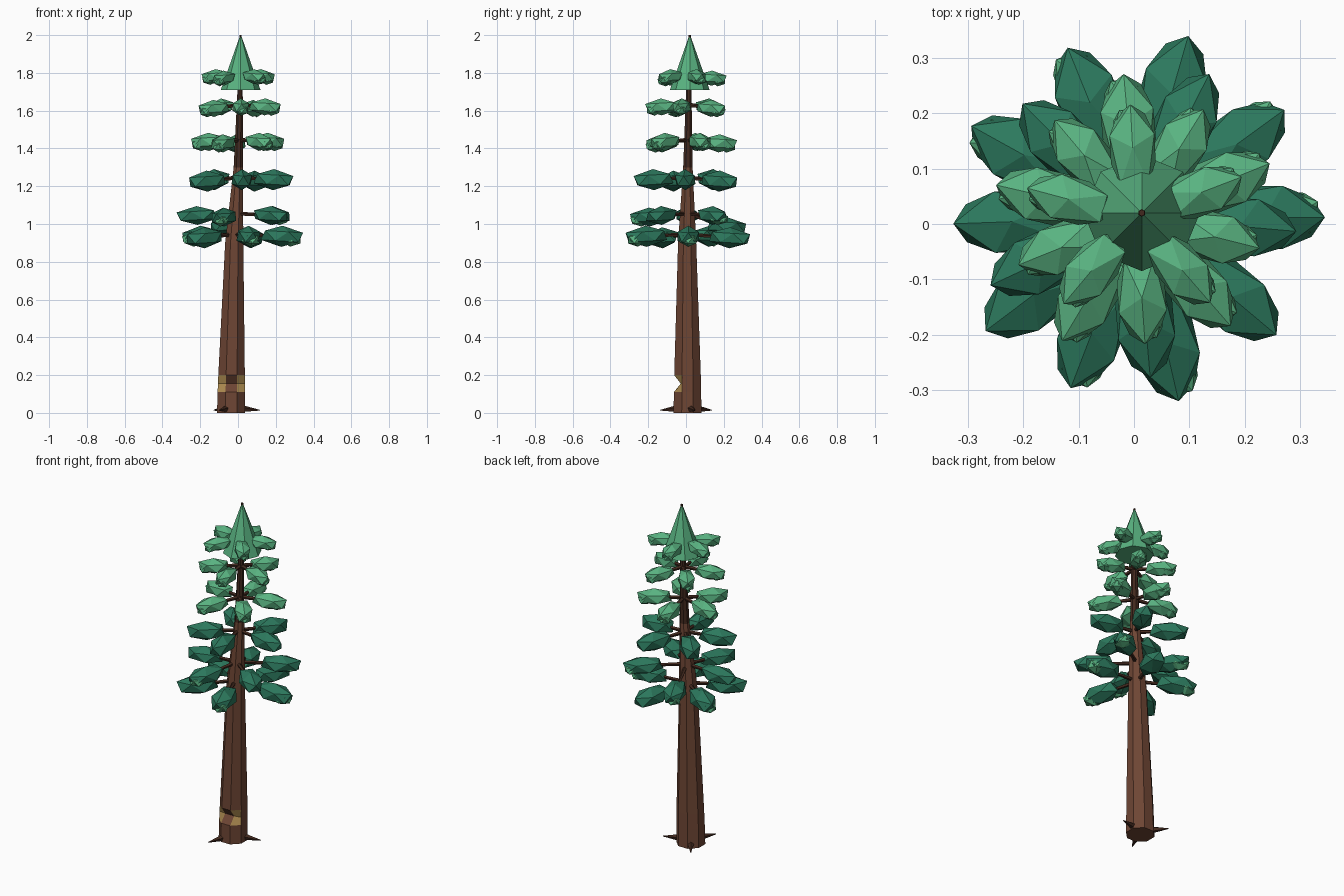
import bpy, bmesh, math
from mathutils import Vector, Matrix

cube = bpy.data.objects.get("Cube")
if cube:
    bpy.data.objects.remove(cube, do_unlink=True)


def material(name, rgb):
    mat = bpy.data.materials.new(name)
    mat.use_nodes = True
    mat.diffuse_color = (*rgb, 1)
    mat.node_tree.nodes["Principled BSDF"].inputs["Base Color"].default_value = (*rgb, 1)
    return mat


BARK = material("bark brown", (0.155, 0.06, 0.034))
DARK_BARK = material("dark bark", (0.055, 0.022, 0.013))
WOOD = material("cut wood", (0.42, 0.26, 0.08))
DEEP = material("deep green", (0.025, 0.19, 0.11))
LIGHT = material("light green", (0.1, 0.45, 0.22))


def finish(name, bm, *mats):
    bmesh.ops.recalc_face_normals(bm, faces=bm.faces)
    mesh = bpy.data.meshes.new(name)
    bm.to_mesh(mesh)
    bm.free()
    for m in mats:
        mesh.materials.append(m)
    obj = bpy.data.objects.new(name, mesh)
    bpy.context.collection.objects.link(obj)
    return obj


def rod(name, start, end, r1, r2, sides, mat):
    """Tapered rod between two points."""
    start, end = Vector(start), Vector(end)
    axis = end - start
    bm = bmesh.new()
    bmesh.ops.create_cone(bm, cap_ends=True, segments=sides, radius1=r1, radius2=r2, depth=axis.length)
    turn = axis.to_track_quat("Z", "Y").to_matrix().to_4x4()
    bm.transform(Matrix.Translation((start + end) / 2) @ turn)
    return finish(name, bm, mat)


def clump(name, centre, angle, half, mat, tilt=0.0):
    """Faceted foliage lobe pointing outwards: half = length, width, height."""
    bm = bmesh.new()
    bmesh.ops.create_icosphere(bm, subdivisions=1, radius=1)
    bm.transform(Matrix.Translation(centre) @ Matrix.Rotation(angle, 4, "Z")
                 @ Matrix.Rotation(tilt, 4, "Y") @ Matrix.Diagonal((*half, 1)))
    return finish(name, bm, mat)


# Leaning trunk: height, radius, centre x, centre y
RINGS = [(0, .08, -.037, .008), (.11, .078, -.036, .008), (.155, .077, -.035, .008),
         (.2, .076, -.034, .008), (.9, .052, -.02, .006), (1.3, .027, .002, .01),
         (1.65, .017, .01, .014), (1.99, .004, .014, .018)]


def trunk_at(z):
    for a, b in zip(RINGS, RINGS[1:]):
        if z <= b[0]:
            t = (z - a[0]) / (b[0] - a[0])
            return Vector((a[2] + (b[2] - a[2]) * t, a[3] + (b[3] - a[3]) * t, z))


bm = bmesh.new()
loops = []
for level, (z, r, cx, cy) in enumerate(RINGS):
    loop = []
    for i in range(8):
        a = math.radians(-112.5 + 45 * i)
        inset = 0.035 if level == 2 and i < 2 else 0      # felling notch in the front
        loop.append(bm.verts.new((cx + r * math.cos(a), cy + r * math.sin(a) + inset, z)))
    loops.append(loop)
for level, (low, high) in enumerate(zip(loops, loops[1:])):
    for i in range(8):
        j = (i + 1) % 8
        face = bm.faces.new((low[i], low[j], high[j], high[i]))
        if level in (1, 2) and i in (1, 7):
            face.material_index = 2
        elif level >= 5:
            face.material_index = 1
bm.faces.new(loops[0])
bm.faces.new(loops[-1])
finish("trunk", bm, BARK, DARK_BARK, WOOD)

# Roots
for i, deg in enumerate((15, 125, 246)):
    a = math.radians(deg)
    out = Vector((math.cos(a), math.sin(a), 0))
    base = trunk_at(0)
    rod(f"root_{i + 1}", base + out * .05 + Vector((0, 0, .022)),
        base + out * .158 + Vector((0, 0, .014)), .022, .002, 5, DARK_BARK)

# Foliage tiers: height, branch angles, tip reach, half length, half width, half height
TIERS = [
    (.935, (0, 74, 151, 217, 283), .335, .115, .062, .056),
    (1.045, (36, 112, 182, 249, 320), .325, .112, .060, .050),
    (1.235, (-5, 63, 135, 205, 275), .285, .108, .056, .056),
    (1.435, (22, 95, 167, 239, 311), .255, .098, .052, .048),
    (1.62, (-14, 58, 130, 202, 274), .225, .088, .047, .045),
    (1.78, (21, 93, 165, 230, 311), .2, .082, .044, .040),
]
for t, (z, angles, reach, length, width, height) in enumerate(TIERS):
    leaf = DEEP if t < 3 else LIGHT
    for i, deg in enumerate(angles):
        a = math.radians(deg)
        out = Vector((math.cos(a), math.sin(a), 0))
        drop = .06 if (t, i) == (1, 1) else .008 * (i % 2)
        hub = Vector((.004, .012, z - drop))
        centre = hub + out * (reach - length * .93)
        tag = f"{t + 1}_{i + 1}"
        clump(f"foliage_{tag}", centre, a, (length * 1.08, width * 1.08, height), leaf, .06)
        rod(f"branch_{tag}", trunk_at(z + .01), centre, .012, .007, 5, DARK_BARK)
        # Fresh growth at the tips
        if t != 2 and (t > 2 or (t + i) % 2 == 0 or (t, i) == (1, 0)):
            clump(f"tip_{tag}", centre + out * length * .42 + Vector((0, 0, -.014)), a + .5,
                  (length * .56, width * .8, height * .74), LIGHT, .1)

# Crown
rod("crown", (.014, .02, 1.71), (.014, .02, 1.995), .105, .004, 8, LIGHT)
rod("crown_tip", (.014, .02, 1.97), (.014, .02, 2.0), .008, .006, 6, DARK_BARK)
